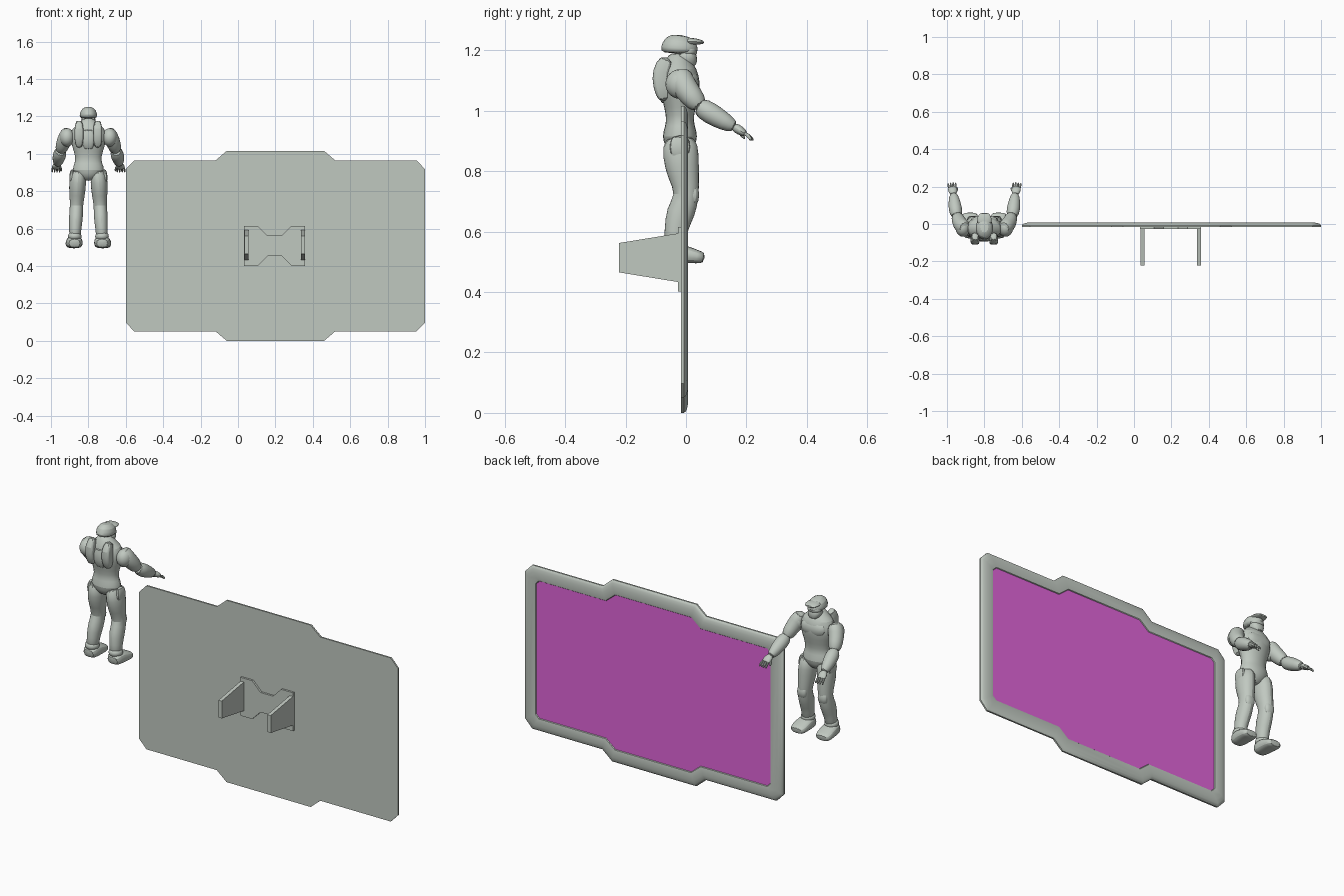
import bpy
import bmesh
from math import cos, sin, tau, copysign
from mathutils import Vector, Matrix

if "Cube" in bpy.data.objects:
    bpy.data.objects.remove(bpy.data.objects["Cube"], do_unlink=True)


def material(name, colour):
    mat = bpy.data.materials.new(name)
    mat.use_nodes = True
    mat.diffuse_color = colour
    mat.node_tree.nodes["Principled BSDF"].inputs["Base Color"].default_value = colour
    return mat


GREY = material("grey_green", (0.53, 0.58, 0.53, 1))
PURPLE = material("screen_purple", (0.75, 0.13, 0.7, 1))
built = []


def finish(name, bm, location=(0, 0, 0), mirror=False, smooth=False):
    """Turn a bmesh into a named object with the shared materials."""
    bmesh.ops.recalc_face_normals(bm, faces=bm.faces)
    mesh = bpy.data.meshes.new(name)
    bm.to_mesh(mesh)
    bm.free()
    mesh.materials.append(GREY)
    mesh.materials.append(PURPLE)
    obj = bpy.data.objects.new(name, mesh)
    obj.location = location
    bpy.context.collection.objects.link(obj)
    if mirror:
        obj.modifiers.new("mirror", "MIRROR").use_mirror_merge = False
    if smooth:
        subdivision = obj.modifiers.new("subdivision", "SUBSURF")
        subdivision.levels = subdivision.render_levels = 1
    built.append(obj)
    return obj


def skin(rings):
    """Join rings of points with quads and cap both ends."""
    bm = bmesh.new()
    loops = [[bm.verts.new(p) for p in ring] for ring in rings]
    for low, high in zip(loops, loops[1:]):
        for k in range(len(low)):
            n = (k + 1) % len(low)
            bm.faces.new((low[k], low[n], high[n], high[k]))
    bm.faces.new(loops[0])
    bm.faces.new(loops[-1])
    return bm


def prism(points, depth):
    """Solid made by sweeping a flat outline along a vector."""
    points = [Vector(p) for p in points]
    return skin([points, [p + Vector(depth) for p in points]])


def four_way(quarter, centre_x, y):
    """Mirror a quarter outline about both axes of the panel plane."""
    flip = quarter[::-1]
    ring = quarter + [(-x, z) for x, z in flip]
    ring += [(-x, -z) for x, z in quarter] + [(x, -z) for x, z in flip]
    return [Vector((centre_x + x, y, 0.508 + z)) for x, z in ring]


# Framed display panel: rounded rim around a shallow recess with the screen
outer = four_way([(0.8, 0.41), (0.755, 0.457), (0.32, 0.457), (0.26, 0.508)], 0.2, 0)
inner = four_way([(0.724, 0.363), (0.704, 0.383), (0.293, 0.383), (0.234, 0.431)], 0.2, 0)
rim = [(0, -0.016), (0, -0.007), (0.06, -0.001), (0.17, 0.003),
       (0.4, 0.007), (0.8, 0.007), (0.96, 0.005), (1, 0.001)]
bm = skin([[a.lerp(b, t) + Vector((0, y, 0)) for a, b in zip(outer, inner)]
           for t, y in rim])
bm.faces.ensure_lookup_table()
bm.faces[-1].material_index = 1
finish("display_panel", bm)

# Wall bracket: notched plate and two tapering arms
quarter = [(0.163, 0.107), (0.09, 0.107), (0.038, 0.055)]
finish("bracket_plate", prism(four_way(quarter, 0.196, -0.027), (0, 0.011, 0)))
for side, x in (("right", 0.035), ("left", 0.338)):
    profile = [(-0.02, 0.432), (-0.222, 0.465), (-0.222, 0.562), (-0.02, 0.595)]
    finish(side + "_bracket_arm", prism([(x, y, z) for y, z in profile], (0.02, 0, 0)))


# Standing figure, in hundredths of a unit about its own centre line
UNIT = 0.01
FIGURE = (-0.8, 0, 0)


def loft(name, sections, mirror=False, power=1.0, sides=12):
    """Skin elliptical rings (x, y, z, half width, half depth) along a path."""
    centres = [Vector(s[:3]) * UNIT for s in sections]
    last = len(centres) - 1
    rings = []
    for i, (centre, section) in enumerate(zip(centres, sections)):
        along = (centres[min(i + 1, last)] - centres[max(i - 1, 0)]).normalized()
        across = Vector((1, 0, 0))
        across = (across - along * across.dot(along)).normalized()
        up = along.cross(across)
        ring = []
        for k in range(sides):
            c, s = cos(tau * k / sides), sin(tau * k / sides)
            c, s = (copysign(abs(v) ** power, v) for v in (c, s))
            offset = across * c * section[3] + up * s * section[4]
            ring.append(centre + offset * UNIT)
        rings.append(ring)
    return finish(name, skin(rings), FIGURE, mirror, True)


def ball(name, centre, radii, mirror=False):
    bm = bmesh.new()
    shape = Matrix.Translation(Vector(centre) * UNIT)
    shape = shape @ Matrix.Diagonal((*(Vector(radii) * UNIT), 1))
    bmesh.ops.create_uvsphere(bm, u_segments=20, v_segments=12, radius=1, matrix=shape)
    return finish(name, bm, FIGURE, mirror)


# Body and armour
loft("torso", [(0, -2, 85.5, 3, 2.5), (0, -2, 88, 6.5, 5), (0, -2, 91.5, 9.3, 6.3),
               (0, -2, 95, 7.6, 5), (0, -2, 98, 7, 4.6), (0, -2, 104, 9, 6.2),
               (0, -2, 109, 10.5, 7.2), (0, -2.5, 114, 9, 6.2),
               (0, -2.5, 116.5, 4.8, 4.4), (0, -2, 119, 3.2, 3.2)])
loft("chest_plate", [(0, 0.5, 104.5, 6, 3.5), (0, 0.8, 109, 8.5, 4.2),
                     (0, 0, 113.5, 7.5, 3.8)], False, 0.7)
loft("backpack_sides", [(5, -7, 103, 1.8, 2), (5, -8.3, 108, 2.5, 2.8),
                        (5, -8.7, 113, 2.5, 2.8), (5, -6, 117.8, 1.9, 2.4)], True, 0.5)
loft("backpack_middle", [(0, -6, 102, 2.6, 2.2), (0, -7.5, 107, 3.6, 2.5),
                         (0, -7, 114, 3.4, 2)], False, 0.5)

# Legs
loft("legs", [(5, -2, 92, 4, 5.6), (5.8, -1.8, 85, 4.9, 6.4),
              (6, -0.8, 78, 4.3, 5.3), (6.4, 0.6, 72, 3.5, 4),
              (6.6, -1.8, 66.5, 4, 5.2), (7, -3.6, 60, 3.3, 3.7),
              (7.3, -3.8, 54, 3.3, 3.7)], True)
loft("knee_plates", [(6.4, 1.5, 68.5, 2.6, 2.2), (6.4, 2.2, 72, 3.2, 2.6),
                     (6.3, 1.6, 76, 2.6, 2.2)], True, 0.7)
loft("hip_plates", [(8.8, -2, 84, 1.2, 3), (9.2, -2, 88, 1.3, 3.6),
                    (8.4, -2, 92, 1, 3)], True, 0.6)
loft("boots", [(7.4, -8, 52, 3.6, 2.5), (7.4, -4, 53, 4.4, 3.6), (7.6, 0, 52.4, 4.7, 3),
               (7.8, 4, 51.6, 4.6, 2.2), (7.8, 6.2, 51.2, 3.8, 1.8)], True, 0.7)
loft("ankle_cuffs", [(7.3, -4, 54, 3.8, 4), (7.3, -4, 56, 3.9, 4.1),
                     (7.2, -3.8, 58, 3.4, 3.7)], True)

# Arms reaching forward, with open hands
loft("upper_arms", [(10, -2.5, 113.5, 3.4, 4), (12, -1.5, 109, 4.4, 4.6),
                    (14, 2, 104.5, 3.8, 4), (14.8, 5, 101, 3.1, 3.1)], True)
ball("shoulder_plates", (11.4, -2, 108.8), (4, 4.8, 4.9), True)
loft("forearms", [(14.8, 3.5, 102, 3.2, 3.2), (15.5, 8, 99.2, 3.9, 3.9),
                  (16.2, 13, 96.2, 3.1, 3.1), (16.5, 16.5, 94.4, 2, 2)], True)
loft("palms", [(16.5, 15.5, 94.9, 1.8, 1.7), (17, 18, 93.4, 2.6, 1.6),
               (17.2, 20, 92, 2.5, 1.1)], True)
for i, name in enumerate(("index", "middle", "ring", "little")):
    x = 15.4 + i * 1.2
    reach = 22.4 - abs(i - 1) * 0.4
    loft(name + "_fingers", [(x, 19, 92.8, 0.6, 0.7), (x + i * 0.1, 21, 91.5, 0.6, 0.7),
                             (x + i * 0.15, reach, 90, 0.4, 0.5)], True, sides=8)
loft("thumbs", [(15.5, 17, 93.8, 0.8, 0.8), (14.6, 18.5, 92, 0.7, 0.7),
                (14.4, 19.5, 90.6, 0.4, 0.4)], True, sides=8)

# Helmet
loft("helmet_dome", [(0, -2.2, 118.8, 4.6, 6), (0, -2.2, 120.5, 5, 6.6),
                     (0, -1.9, 123.2, 4.4, 5.6), (0, -1.6, 125.1, 2.2, 3)])
loft("helmet_brim", [(0, -1, 122.8, 4.4, 1.8), (0, 4, 122.9, 4, 1),
                     (0, 6.1, 122.5, 2.4, 0.5)])
ball("visor", (0, 0.8, 119.7), (3.9, 2.9, 2.4))
loft("helmet_jaw", [(0, 1.6, 114, 2.2, 2.2), (0, 0.8, 116.5, 3.9, 3.4),
                    (0, -1, 120, 4.5, 4)], False, 0.8)

# Smooth shading with crisp edges kept
bpy.ops.object.select_all(action="DESELECT")
for obj in built:
    obj.select_set(True)
bpy.context.view_layer.objects.active = built[0]
bpy.ops.object.shade_smooth_by_angle(angle=0.6)
